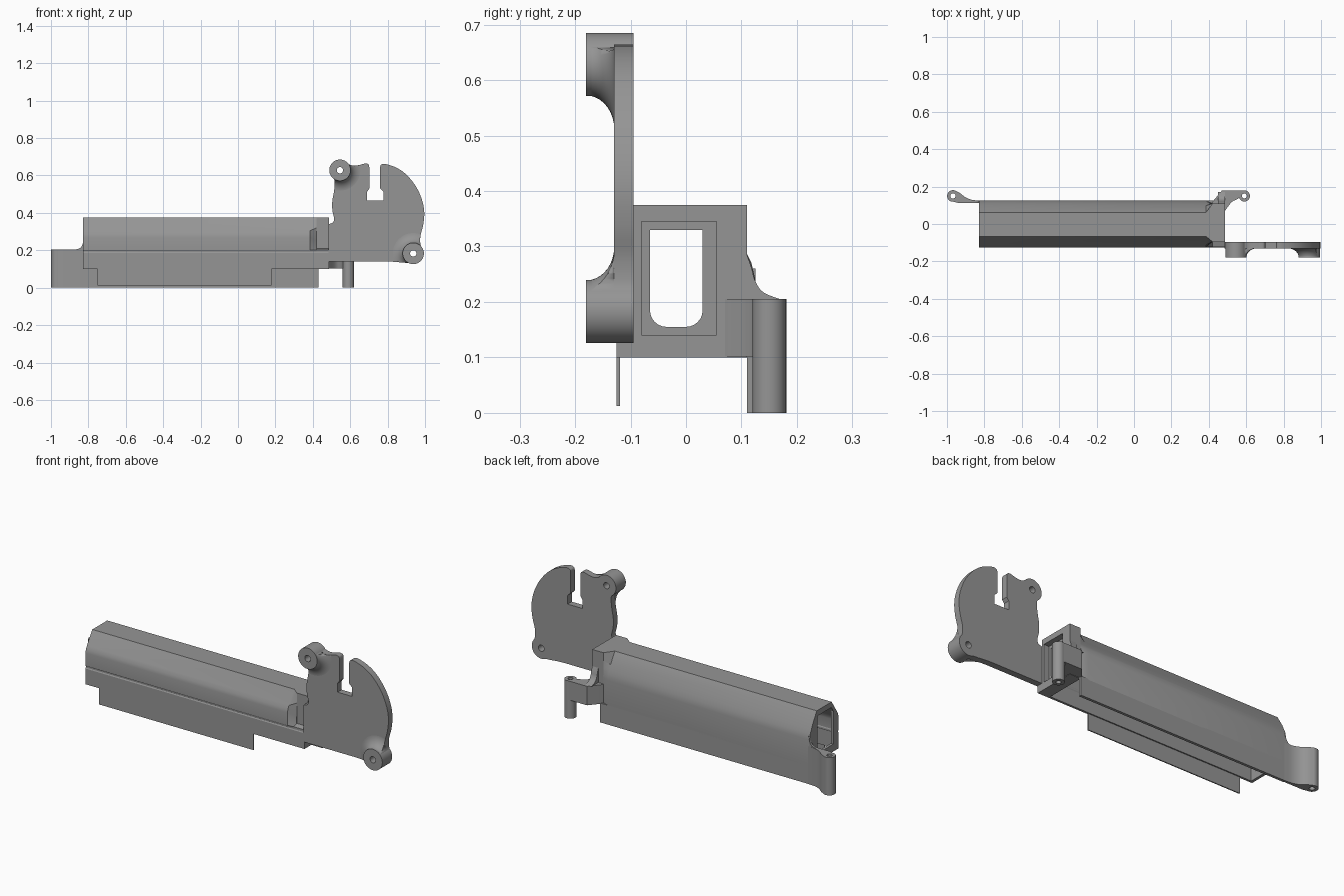
import bpy, bmesh, math
from mathutils import Vector

if "Cube" in bpy.data.objects:
    bpy.data.objects.remove(bpy.data.objects["Cube"])

gray = bpy.data.materials.new("gray")
gray.diffuse_color = (0.3, 0.3, 0.3, 1)
gray.use_nodes = True
gray.node_tree.nodes["Principled BSDF"].inputs["Base Color"].default_value = gray.diffuse_color


def finish(name, bm, angle=25):
    bmesh.ops.remove_doubles(bm, verts=bm.verts, dist=0.0002)
    bmesh.ops.recalc_face_normals(bm, faces=bm.faces)
    me = bpy.data.meshes.new(name)
    bm.to_mesh(me)
    bm.free()
    ob = bpy.data.objects.new(name, me)
    bpy.context.collection.objects.link(ob)
    me.materials.clear()
    me.materials.append(gray)
    bpy.ops.object.select_all(action='DESELECT')
    ob.select_set(True)
    bpy.context.view_layer.objects.active = ob
    bpy.ops.object.shade_smooth_by_angle(angle=math.radians(angle))
    return ob


AXES = {'xy': lambda p: (p.x, p.y, p.z), 'yz': lambda p: (p.z, p.x, p.y),
        'xz': lambda p: (p.x, p.z, p.y)}


def extrude(name, loops, plane, a, b):
    """Fill closed loops (inner ones become holes) and extrude from a to b."""
    cu = bpy.data.curves.new(name, 'CURVE')
    cu.dimensions, cu.fill_mode, cu.extrude = '2D', 'BOTH', (b - a) / 2
    for loop in loops:
        sp = cu.splines.new('POLY')
        sp.points.add(len(loop) - 1)
        for p, (u, v) in zip(sp.points, loop):
            p.co = (u, v, 0, 1)
        sp.use_cyclic_u = True
    tmp = bpy.data.objects.new(name, cu)
    bpy.context.collection.objects.link(tmp)
    me = bpy.data.meshes.new_from_object(tmp.evaluated_get(bpy.context.evaluated_depsgraph_get()))
    bm = bmesh.new()
    bm.from_mesh(me)
    bpy.data.objects.remove(tmp)
    for v in bm.verts:
        v.co = Vector(AXES[plane](v.co + Vector((0, 0, (a + b) / 2))))
    return finish(name, bm)


def arc(cx, cy, r, a0, a1, n):
    """Points on an arc, angles in degrees."""
    return [(cx + r * math.cos(math.radians(a0 + (a1 - a0) * k / n)),
             cy + r * math.sin(math.radians(a0 + (a1 - a0) * k / n))) for k in range(n + 1)]


def circle(cx, cy, r, n=32):
    return arc(cx, cy, r, 0, 360, n)[:-1]


def rect(u0, v0, u1, v1):
    return [(u0, v0), (u1, v0), (u1, v1), (u0, v1)]


def spline(pts, n=5):
    """Smooth open curve through the points."""
    out = []
    for i in range(len(pts) - 1):
        p = [Vector(pts[min(max(i + k, 0), len(pts) - 1)]) for k in (-1, 0, 1, 2)]
        for s in range(n):
            t = s / n
            q = 0.5 * (2 * p[1] + (p[2] - p[0]) * t + (2 * p[0] - 5 * p[1] + 4 * p[2] - p[3]) * t * t
                       + (3 * p[1] - p[0] - 3 * p[2] + p[3]) * t ** 3)
            out.append(tuple(q))
    return out + [tuple(pts[-1])]


# body: open-bottomed chamfered shell that squares off toward the right end
section = [(-0.125, 0.1), (-0.125, 0.185), (-0.122, 0.19), (-0.122, 0.197), (-0.125, 0.202),
           (-0.125, 0.27), (-0.121, 0.288), (-0.112, 0.305), (-0.066, 0.375),
           (0.062, 0.375), (0.098, 0.315), (0.108, 0.29), (0.118, 0.27), (0.125, 0.24), (0.125, 0.1)]
square = section[:4] + [(-0.122, 0.202), (-0.097, 0.21), (-0.095, 0.25), (-0.095, 0.32), (-0.095, 0.375),
                        (0.11, 0.375), (0.11, 0.33), (0.11, 0.29), (0.11, 0.27), (0.112, 0.24), (0.112, 0.1)]
bm = bmesh.new()
rings = []
for x, prof in ((-0.83, section), (0.385, section), (0.42, square)):
    outer = [bm.verts.new((x, y, z)) for y, z in prof]
    inner = [bm.verts.new((x, y * 0.9, z - 0.022 * max(0, min(1, (z - 0.2) / 0.1)))) for y, z in prof]
    rings.append((outer, inner))
n = len(section)
for i in range(n - 1):
    j = i + 1
    for (o1, i1), (o2, i2) in zip(rings, rings[1:]):
        bm.faces.new((o1[i], o1[j], o2[j], o2[i]))
        bm.faces.new((i1[i], i1[j], i2[j], i2[i]))
    for o, k in (rings[0], rings[-1]):
        bm.faces.new((o[i], o[j], k[j], k[i]))
for (o1, i1), (o2, i2) in zip(rings, rings[1:]):
    for i in (0, n - 1):
        bm.faces.new((o1[i], o2[i], i2[i], i1[i]))
finish("body", bm)

# end walls with a rounded slot, and a recessed frame on the right
block = square[:4] + [(-0.122, 0.202), (-0.095, 0.21), (-0.095, 0.375), (0.11, 0.375), (0.11, 0.1)]
slot = [(-0.065, 0.33), (0.03, 0.33)] + arc(0, 0.185, 0.03, 0, -90, 6) + arc(-0.035, 0.185, 0.03, -90, -180, 6)
extrude("right_end_wall", [block, slot], 'yz', 0.42, 0.455)
extrude("right_end_frame", [block, rect(-0.08, 0.14, 0.055, 0.345)], 'yz', 0.455, 0.487)
extrude("left_end_wall", [section, rect(-0.08, 0.14, 0.055, 0.345)], 'yz', -0.83, -0.815)

# skirts below the body
extrude("front_skirt", [rect(-0.75, 0.012, 0.18, 0.105)], 'xz', -0.125, -0.119)
extrude("back_skirt", [rect(-0.83, 0.0, 0.43, 0.105)], 'xz', 0.11, 0.125)

# left rear lug and web
lug_l = (-0.968, 0.15)
extrude("left_lug", [circle(*lug_l, 0.031), circle(*lug_l, 0.014)], 'xy', 0, 0.205)
web = spline([(-0.957, 0.179), (-0.93, 0.165), (-0.9, 0.142), (-0.865, 0.129), (-0.82, 0.125)])
extrude("left_web", [web + [(-0.82, 0.113), (-0.94, 0.113), (-0.968, 0.12), (-0.95, 0.15)]], 'xy', 0, 0.205)
fillet = spline([(-0.825, 0.26), (-0.832, 0.23), (-0.845, 0.212), (-0.87, 0.204)])
extrude("left_web_fillet", [fillet + [(-0.825, 0.204)]], 'xz', 0.113, 0.125)

# right rear lug, arm and sweep up to the end block
lug_r = (0.59, 0.15)
extrude("right_lug", [circle(*lug_r, 0.03), circle(*lug_r, 0.013)], 'xy', 0, 0.205)
arm = spline([(0.566, 0.142), (0.55, 0.132), (0.52, 0.115), (0.487, 0.07)])
extrude("right_arm", [[(0.405, 0.1), (0.425, 0.125), (0.47, 0.179), (0.588, 0.179), (0.572, 0.15)] + arm],
        'xy', 0.102, 0.205)
sweep = spline([(0.108, 0.29), (0.118, 0.262), (0.125, 0.237), (0.14, 0.217), (0.17, 0.205)])
extrude("arm_sweep", [sweep + [(0.108, 0.203)]], 'yz', 0.45, 0.487)

# side plate: rounded outline with a keyhole notch, following both bosses
top_c, low_c = (0.545, 0.628), (0.937, 0.183)
outline = [(0.485, 0.14)] + spline([(0.8, 0.14), (0.84, 0.138), (0.88, 0.134), (0.905, 0.133)])
outline += arc(*low_c, 0.052, -100, 5, 12)
outline += spline([(0.986, 0.208), (0.975, 0.235), (0.976, 0.28), (0.99, 0.335), (0.996, 0.4), (0.985, 0.465),
                   (0.955, 0.535), (0.905, 0.6), (0.85, 0.64), (0.79, 0.661), (0.765, 0.657), (0.76, 0.645)])
outline += [(0.76, 0.53), (0.778, 0.513), (0.778, 0.465), (0.69, 0.465), (0.69, 0.513), (0.702, 0.53)]
outline += spline([(0.702, 0.645), (0.697, 0.66), (0.68, 0.664), (0.645, 0.655), (0.615, 0.653), (0.592, 0.66)])
outline += arc(*top_c, 0.052, 50, 215, 14)
outline += spline([(0.508, 0.59), (0.517, 0.57), (0.514, 0.52), (0.504, 0.46), (0.505, 0.41),
                   (0.514, 0.37), (0.509, 0.35), (0.497, 0.343)])
outline += [(0.485, 0.34)]
extrude("side_plate", [outline, circle(*top_c, 0.017), circle(*low_c, 0.017)], 'xz', -0.13, -0.095)

# screw bosses, with coves that flare into the plate and are trimmed to its outline
trim = extrude("cove_trim", [outline], 'xz', -0.2, -0.128)
trim.hide_render = True
for name, (cx, cz) in (("top", top_c), ("lower", low_c)):
    extrude(name + "_boss", [circle(cx, cz, 0.057, 48), circle(cx, cz, 0.017)], 'xz', -0.18, -0.095)
    prof = [(0.018, -0.1285)]
    prof += [(0.116 - 0.06 * math.cos(math.radians(a)), -0.1795 + 0.05 * math.sin(math.radians(a)))
             for a in range(90, -1, -10)]
    prof += [(0.018, -0.1795)]
    bm = bmesh.new()
    rows = [[bm.verts.new((cx + r * u, y, cz + r * v)) for u, v in circle(0, 0, 1, 48)] for r, y in prof]
    for a, b in zip(rows, rows[1:] + rows[:1]):
        for i in range(48):
            j = (i + 1) % 48
            bm.faces.new((a[i], a[j], b[j], b[i]))
    cove = finish(name + "_cove", bm)
    mod = cove.modifiers.new("trim", 'BOOLEAN')
    mod.operation, mod.object, mod.solver = 'INTERSECT', trim, 'EXACT'
    bpy.ops.object.modifier_apply(modifier="trim")
bpy.data.objects.remove(trim)
